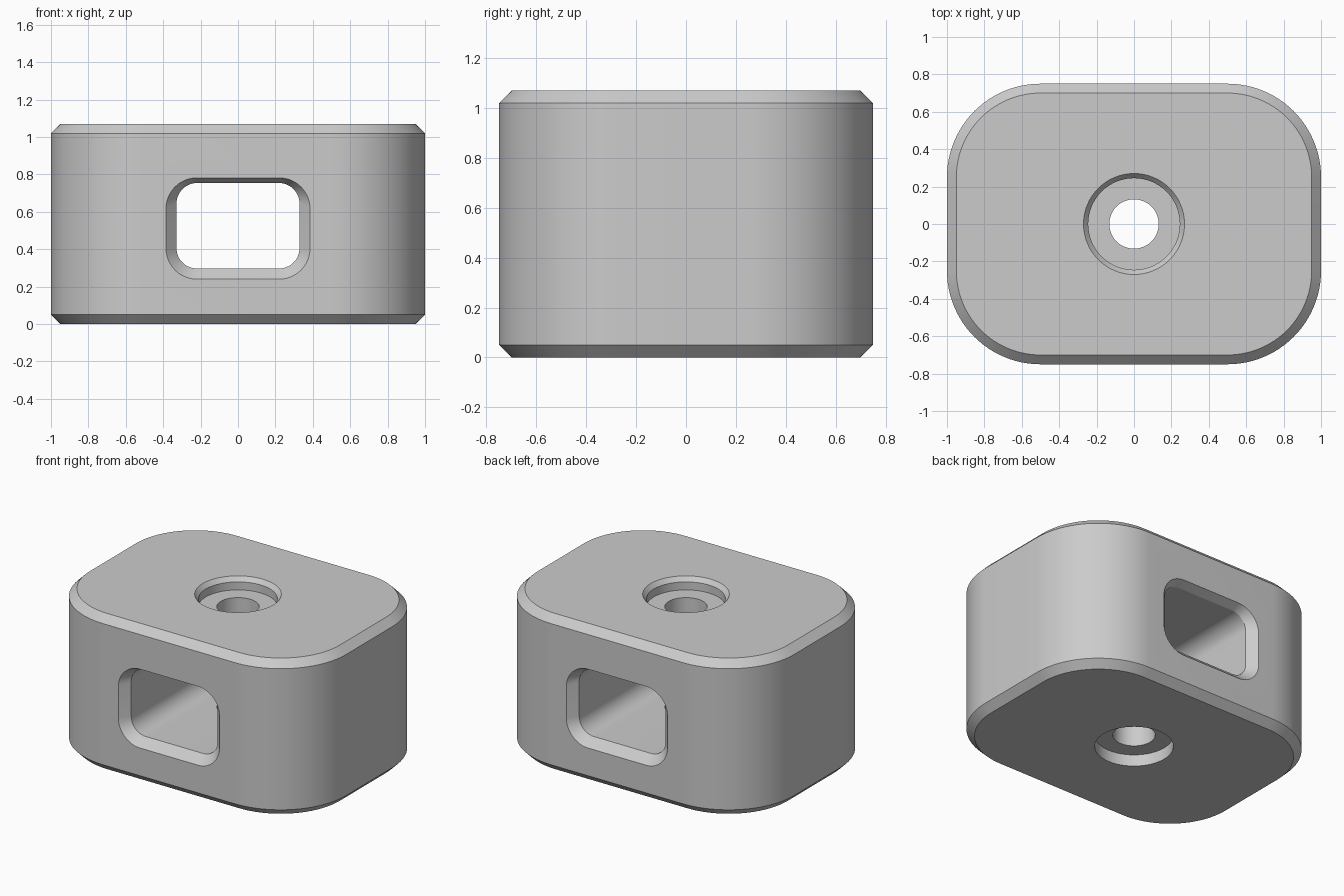
import bpy
import bmesh
from math import sin, cos, pi, radians

cube = bpy.data.objects.get("Cube")
if cube:
    bpy.data.objects.remove(cube, do_unlink=True)

grey = bpy.data.materials.new("plain_grey")
grey.use_nodes = True
colour = (0.6, 0.6, 0.6, 1)
grey.diffuse_color = colour
grey.node_tree.nodes["Principled BSDF"].inputs["Base Color"].default_value = colour


def rounded_rect(half_w, half_h, radius, steps=24):
    """Outline of a rounded rectangle; a circle if all three values match."""
    points = []
    for corner, (sx, sy) in enumerate([(1, 1), (-1, 1), (-1, -1), (1, -1)]):
        for i in range(steps + 1):
            a = (corner + i / steps) * pi / 2
            p = (sx * (half_w - radius) + radius * cos(a),
                 sy * (half_h - radius) + radius * sin(a))
            if not points or abs(p[0] - points[-1][0]) + abs(p[1] - points[-1][1]) > 1e-5:
                points.append(p)
    first, last = points[0], points[-1]
    if abs(first[0] - last[0]) + abs(first[1] - last[1]) < 1e-5:
        points.pop()
    return points


def loft(name, loops):
    """Closed solid through a stack of matching outlines."""
    bm = bmesh.new()
    rings = [[bm.verts.new(p) for p in loop] for loop in loops]
    for low, high in zip(rings, rings[1:]):
        for i in range(len(low)):
            j = (i + 1) % len(low)
            bm.faces.new((low[i], low[j], high[j], high[i]))
    bm.faces.new(rings[0][::-1])
    bm.faces.new(rings[-1])
    bmesh.ops.recalc_face_normals(bm, faces=bm.faces)
    mesh = bpy.data.meshes.new(name)
    bm.to_mesh(mesh)
    bm.free()
    mesh.materials.append(grey)
    obj = bpy.data.objects.new(name, mesh)
    bpy.context.collection.objects.link(obj)
    return obj


# Chamfered block with large rounded corners
height, chamfer = 1.07, 0.05


def block_loop(z, inset):
    return [(x, y, z) for x, y in rounded_rect(1 - inset, 0.75 - inset, 0.5 - inset)]


block = loft("rounded_block", [
    block_loop(0, chamfer), block_loop(chamfer, 0),
    block_loop(height - chamfer, 0), block_loop(height, chamfer)])


# Front to back window, flared at both mouths
def window_loop(y, flare):
    bottom, top = 0.297 - 0.057 * flare, 0.754 + 0.028 * flare
    outline = rounded_rect(0.329 + 0.056 * flare, (top - bottom) / 2,
                           0.11 + 0.055 * flare, 12)
    return [(x, y, z + (top + bottom) / 2) for x, z in outline]


window = loft("window_cutter", [
    window_loop(-0.78, 1.5), window_loop(-0.69, 0),
    window_loop(0.69, 0), window_loop(0.78, 1.5)])

# Vertical bolt hole, counterbored at both ends, eased at the top
bore_profile = [(0.245, -0.1), (0.245, 0.08), (0.132, 0.08),
                (0.132, height - 0.085), (0.245, height - 0.085),
                (0.245, height - 0.03), (0.27, height), (0.295, height + 0.03)]
bore = loft("bore_cutter", [
    [(x, y, z) for x, y in rounded_rect(r, r, r, 16)] for r, z in bore_profile])

for cutter in (window, bore):
    cutter.hide_render = True
    cut = block.modifiers.new(cutter.name, "BOOLEAN")
    cut.operation = "DIFFERENCE"
    cut.solver = "EXACT"
    cut.object = cutter

# Apply the cuts, drop the cutters and smooth the curved walls
bpy.context.view_layer.update()
graph = bpy.context.evaluated_depsgraph_get()
result = bpy.data.meshes.new_from_object(block.evaluated_get(graph))
block.modifiers.clear()
block.data = result
for cutter in (window, bore):
    bpy.data.objects.remove(cutter, do_unlink=True)

for obj in bpy.context.selected_objects:
    obj.select_set(False)
block.select_set(True)
bpy.context.view_layer.objects.active = block
bpy.ops.object.shade_smooth_by_angle(angle=radians(20))
